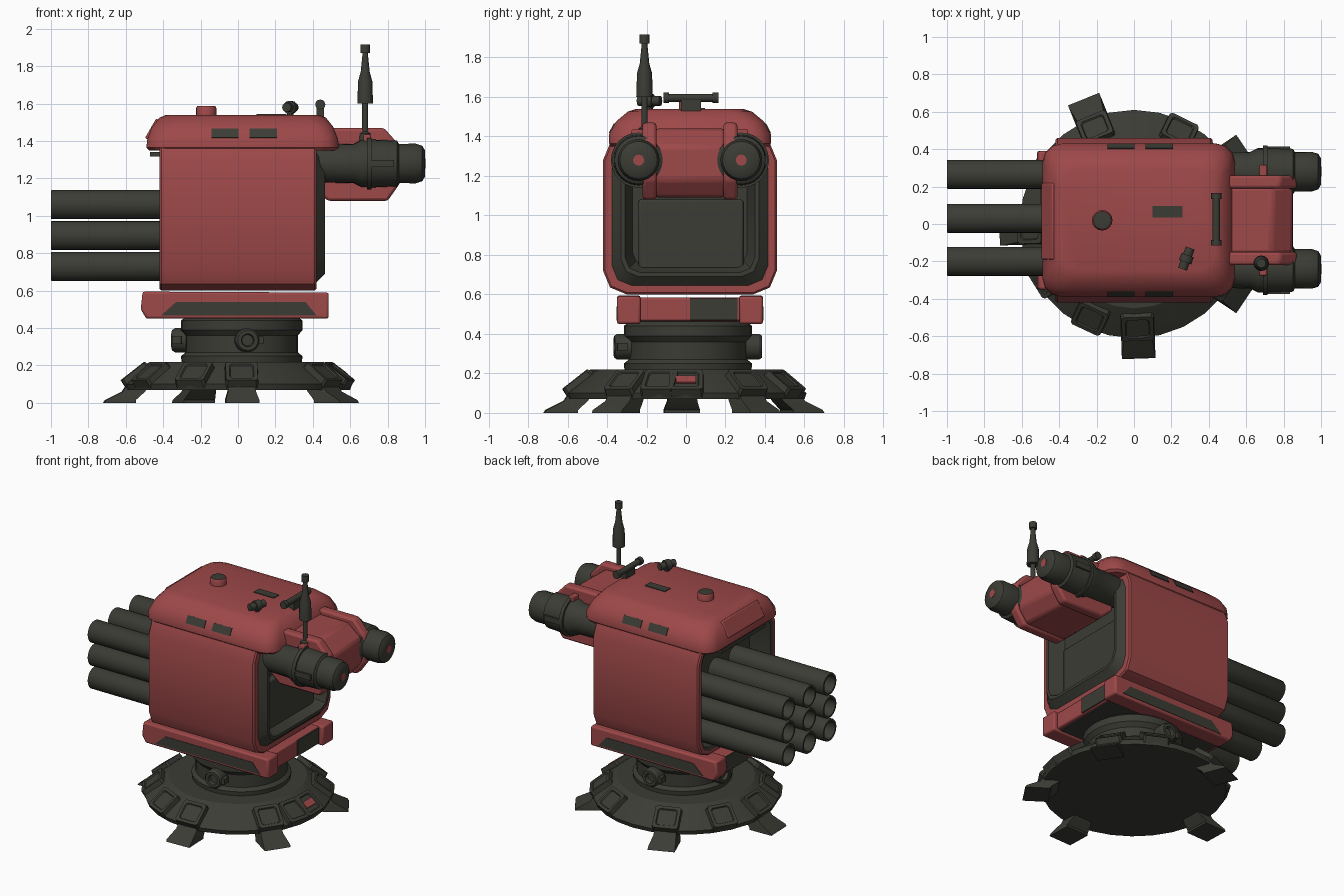
import bpy, bmesh
from math import sin, cos, pi, radians
from mathutils import Matrix, Vector

old = bpy.data.objects.get("Cube")
if old:
    bpy.data.objects.remove(old, do_unlink=True)


def material(name, rgb):
    m = bpy.data.materials.new(name)
    m.use_nodes = True
    m.diffuse_color = (*rgb, 1)
    bsdf = m.node_tree.nodes["Principled BSDF"]
    bsdf.inputs["Base Color"].default_value = (*rgb, 1)
    bsdf.inputs["Roughness"].default_value = 0.7
    return m


RED = material("faded red paint", (0.34, 0.065, 0.066))
DARK = material("dark olive metal", (0.045, 0.045, 0.036))
parts = []


def finish(name, bm, mats, matrix=None, bevel=0):
    if matrix:
        bm.transform(matrix)
    bmesh.ops.recalc_face_normals(bm, faces=bm.faces)
    me = bpy.data.meshes.new(name)
    bm.to_mesh(me)
    bm.free()
    for m in mats:
        me.materials.append(m)
    ob = bpy.data.objects.new(name, me)
    bpy.context.collection.objects.link(ob)
    if bevel:
        mod = ob.modifiers.new("soft edges", 'BEVEL')
        mod.width, mod.segments = bevel, 2
    parts.append(ob)
    return ob


def loft(name, rings, mats, slots=None, matrix=None, bevel=0):
    """Bridge closed rings of points and cap both ends; slots gives a material per band."""
    bm = bmesh.new()
    vs = [[bm.verts.new(p) for p in ring] for ring in rings]
    n = len(vs[0])
    for k in range(len(vs) - 1):
        for i in range(n):
            j = (i + 1) % n
            f = bm.faces.new((vs[k][i], vs[k][j], vs[k + 1][j], vs[k + 1][i]))
            f.material_index = slots[k] if slots else 0
    bm.faces.new(vs[0]).material_index = slots[0] if slots else 0
    bm.faces.new(vs[-1]).material_index = slots[-1] if slots else 0
    return finish(name, bm, mats, matrix, bevel)


def rounded(hx, hy, c, n=4):
    """Rectangle outline with rounded corners."""
    pts = []
    for q, (sx, sy) in enumerate([(1, 1), (-1, 1), (-1, -1), (1, -1)]):
        for k in range(n):
            a = (q + k / (n - 1)) * pi / 2
            pts.append((sx * (hx - c) + c * cos(a), sy * (hy - c) + c * sin(a)))
    return pts


def lathe(name, profile, mats, matrix=None, sides=20, slots=None):
    """Spin (height, radius) pairs about z."""
    rings = [[(r * cos(2 * pi * i / sides), r * sin(2 * pi * i / sides), h)
              for i in range(sides)] for h, r in profile]
    return loft(name, rings, mats, slots, matrix)


def box(name, loc, size, mat, rot=None, bevel=0):
    bm = bmesh.new()
    bmesh.ops.create_cube(bm, size=1)
    bm.transform(Matrix.Diagonal((*size, 1)))
    m = Matrix.Translation(loc) @ (rot or Matrix())
    return finish(name, bm, [mat], m, bevel)


def prism(name, outline, y0, y1, mat, bevel=0):
    """Extrude an (x, z) outline along y."""
    return loft(name, [[(x, y, z) for x, z in outline] for y in (y0, y1)], [mat], bevel=bevel)


def turn(deg, axis):
    return Matrix.Rotation(radians(deg), 4, axis)


def at(x, y, z):
    return Matrix.Translation((x, y, z))


ALONG_X = turn(90, 'Y')

# Round base with feet and slope pads
lathe("base_disc", [(0.07, 0.57), (0.07, 0.6), (0.1, 0.61), (0.2, 0.48), (0.22, 0.45), (0.22, 0.3)],
      [DARK], sides=28)
for a in (-88, -34, 34, 112, 182):
    rings = [[(x, s * w, z) for x, s in ((x0, -1), (x1, -1), (x1, 1), (x0, 1))]
             for z, x0, x1, w in ((0.12, 0.46, 0.58, 0.07), (0.06, 0.5, 0.62, 0.075),
                                  (0.015, 0.55, 0.71, 0.09), (0, 0.55, 0.72, 0.09))]
    loft("foot", rings, [DARK], matrix=turn(a, 'Z'))
for a in (-88, -34, 34, 112, 182, -115, 64, 150, 212, 0, -14):
    place = turn(a, 'Z') @ at(0.55, 0, 0.155) @ turn(38, 'Y')
    rings = [[(x, y, z) for x, y in rounded(hx, hy, 0.012, 2)]
             for z, hx, hy in ((-0.03, 0.085, 0.09), (0.02, 0.08, 0.085), (0.02, 0.06, 0.065), (0.012, 0.055, 0.06))]
    loft("slope_pad", rings, [DARK], matrix=place)
box("red_tile", (0.56, 0, 0.165), (0.05, 0.1, 0.02), RED, turn(38, 'Y'))

# Swivel neck with side lugs
lathe("neck", [(0.2, 0.32), (0.25, 0.325), (0.27, 0.3), (0.36, 0.3), (0.39, 0.325), (0.44, 0.325), (0.46, 0.3)],
      [DARK], at(0.02, 0.01, 0), 32)
for a in (-85, 90, 172):
    place = at(0.02, 0.01, 0.335) @ turn(a, 'Z') @ ALONG_X
    lathe("neck_lug", [(0.27, 0.065), (0.36, 0.065), (0.375, 0.055), (0.375, 0.035), (0.35, 0.03)],
          [DARK], place, 14)
    box("lug_tab", place @ Vector((0, 0.06, 0.34)), (0.05, 0.05, 0.04), DARK, turn(a, 'Z'))

# Tray under the body: two side rails and a centre slab
rail = [(-0.52, 0.5), (-0.49, 0.45), (0.485, 0.45), (0.485, 0.59), (-0.51, 0.595)]
for side in (-1, 1):
    y0, y1 = sorted((0.02 + side * 0.25, 0.02 + side * 0.37))
    prism("tray_rail", rail, y0, y1, RED, 0.012)
    slot = [(-0.41, 0.468), (0.42, 0.468), (0.36, 0.54), (-0.33, 0.54)]
    y0, y1 = sorted((0.02 + side * 0.366, 0.02 + side * 0.373))
    prism("rail_slot", slot, y0, y1, DARK)
box("tray_slab", (-0.02, 0.02, 0.525), (0.95, 0.52, 0.12), RED, bevel=0.01)
for x in (-0.497, 0.457):
    box("tray_end_panel", (x, 0.14, 0.525), (0.008, 0.24, 0.11), DARK)
box("tray_underside", (-0.02, 0.02, 0.463), (0.9, 0.5, 0.008), DARK)


# Main body shell, recessed at both ends
def section(x, inset, c):
    return [(x, 0.02 + y, 1.0 + z) for y, z in rounded(0.44 - inset, 0.4 - inset, c, 3)]


loft("body_shell",
     [section(-0.25, 0.06, 0.08), section(-0.41, 0.05, 0.09), section(-0.42, 0.03, 0.1),
      section(-0.42, 0.01, 0.11), section(-0.41, 0, 0.12), section(0.41, 0, 0.12),
      section(0.42, 0.01, 0.11), section(0.42, 0.045, 0.1), section(0.4, 0.05, 0.09), section(0.3, 0.06, 0.08)],
     [RED, DARK], [1, 1, 0, 0, 0, 0, 0, 1, 1])
loft("rear_liner",
     [section(0.35, 0.04, 0.1), section(0.42, 0.045, 0.1), section(0.465, 0.09, 0.09),
      section(0.465, 0.11, 0.08), section(0.36, 0.15, 0.06)], [DARK])
box("rear_panel", (0.37, 0.025, 0.905), (0.06, 0.53, 0.35), DARK, bevel=0.01)
box("front_bracket", (-0.42, 0.02, 1.33), (0.1, 0.5, 0.025), DARK)

# Nine launch tubes
for y in (-0.2, 0.03, 0.265):
    for z in (0.73, 0.895, 1.06):
        lathe("launch_tube", [(-0.24, 0.078), (-0.995, 0.078), (-1, 0.075), (-1, 0.062), (-0.985, 0.058), (-0.8, 0.058)],
              [DARK], at(0, y, z) @ ALONG_X)

# Lid with vents and roof fittings
lid = [(1.35, 0.5, 0.4), (1.365, 0.515, 0.41), (1.41, 0.51, 0.41), (1.475, 0.485, 0.375),
       (1.525, 0.445, 0.315), (1.54, 0.41, 0.27)]
loft("lid", [[(0.025 + x, 0.02 + y, z) for x, y in rounded(hx, hy, 0.1)] for z, hx, hy in lid], [RED])
box("lid_end_plate", (-0.452, 0.015, 1.46), (0.035, 0.41, 0.12), RED, turn(30, 'Y'), 0.008)
for side in (-1, 1):
    for x in (-0.07, 0.135):
        box("side_vent", (x, 0.02 + side * 0.394, 1.44), (0.145, 0.009, 0.055), DARK, turn(side * 28, 'X'))
box("roof_vent", (0.18, 0.065, 1.541), (0.16, 0.06, 0.008), DARK)
lathe("roof_knob", [(1.53, 0.055), (1.575, 0.055), (1.587, 0.048), (1.588, 0.03)], [RED, DARK],
      at(-0.17, 0.02, 0), 16, [0, 0, 1])
lathe("handle_bar", [(-0.14, 0.02), (-0.14, 0.027), (-0.11, 0.027), (-0.11, 0.02), (0.11, 0.02),
                     (0.11, 0.027), (0.14, 0.027), (0.14, 0.02)], [DARK], at(0.44, 0.025, 1.595) @ turn(90, 'X'), 12)
box("handle_post", (0.44, 0.025, 1.55), (0.04, 0.1, 0.07), DARK)
lathe("roof_valve", [(-0.06, 0.025), (-0.02, 0.025), (-0.02, 0.035), (0.02, 0.035), (0.02, 0.025), (0.06, 0.025)],
      [DARK], at(0.28, -0.185, 1.58) @ turn(-20, 'Z') @ turn(90, 'X'), 12)
lathe("valve_stem", [(1.52, 0.018), (1.58, 0.018)], [DARK], at(0.28, -0.185, 0), 10)

# Rear mount: raised cheeks either side of a lower core
cheek = [(0.35, 1.47), (0.78, 1.47), (0.87, 1.37), (0.87, 1.18), (0.8, 1.08), (0.48, 1.08), (0.4, 1.15)]
core = [(0.35, 1.44), (0.74, 1.44), (0.85, 1.35), (0.85, 1.18), (0.78, 1.09), (0.47, 1.09), (0.4, 1.15)]
prism("mount_cheek", cheek, -0.22, -0.15, RED, 0.015)
prism("mount_cheek", cheek, 0.19, 0.26, RED, 0.015)
prism("mount_core", core, -0.16, 0.2, RED, 0.02)

# Twin canisters beside the mount
for side, y in ((-1, -0.24), (1, 0.28)):
    lathe("canister", [(0.38, 0.1), (0.62, 0.105), (0.66, 0.125), (0.69, 0.125), (0.69, 0.14), (0.715, 0.14),
                       (0.715, 0.128), (0.85, 0.122), (0.86, 0.105), (0.95, 0.106), (0.985, 0.095),
                       (1.0, 0.07), (1.0, 0.03)], [DARK], at(0, y, 1.28) @ ALONG_X, 24)
    lathe("canister_dot", [(0.995, 0.028), (1.002, 0.028)], [RED], at(0, y, 1.28) @ ALONG_X, 14)
    box("canister_rib", (0.77, y + side * 0.125, 1.28), (0.13, 0.02, 0.04), DARK)
    box("canister_clamp", (0.69, y, 1.41), (0.04, 0.07, 0.05), RED, bevel=0.006)

# Antenna on the right-hand canister
lathe("antenna", [(1.4, 0.035), (1.44, 0.03), (1.45, 0.016), (1.6, 0.016), (1.6, 0.042), (1.72, 0.038),
                  (1.77, 0.024), (1.87, 0.014), (1.87, 0.025), (1.915, 0.025)], [DARK], at(0.68, -0.21, 0), 12)

# Smooth shading with sharp edges kept
bpy.ops.object.select_all(action='DESELECT')
for ob in parts:
    ob.select_set(True)
bpy.context.view_layer.objects.active = parts[0]
bpy.ops.object.shade_smooth_by_angle(angle=radians(32))
